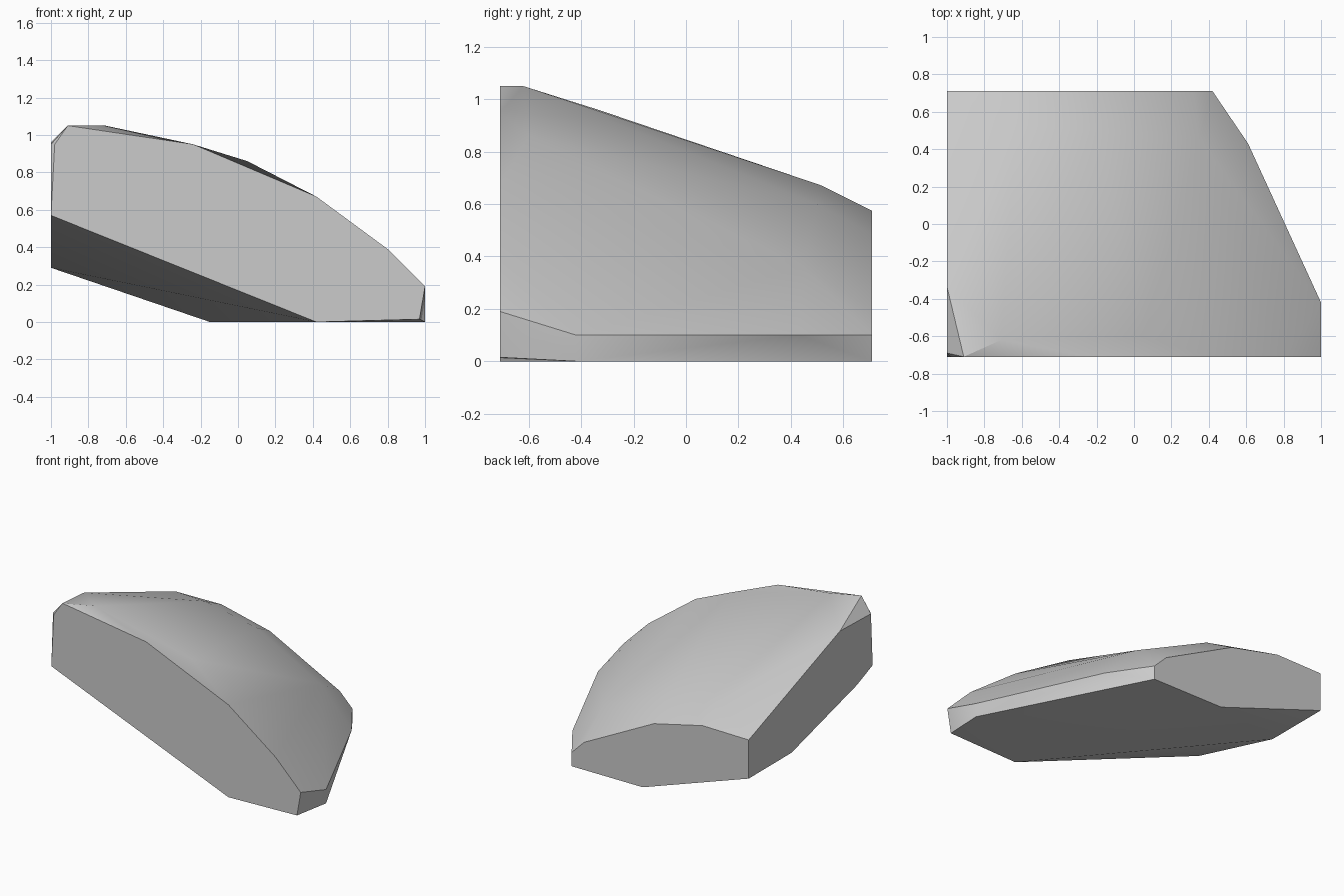
import bpy
import bmesh
import math

default_cube = bpy.data.objects.get("Cube")
if default_cube:
    bpy.data.objects.remove(default_cube, do_unlink=True)

HALF_DEPTH = 0.71


def flat_material(name, colour):
    """One plain material, matching in viewport and render."""
    material = bpy.data.materials.new(name)
    material.use_nodes = True
    material.diffuse_color = colour
    shader = material.node_tree.nodes["Principled BSDF"]
    shader.inputs["Base Color"].default_value = colour
    shader.inputs["Roughness"].default_value = 0.9
    return material


def on_plane(profile, y):
    """Place an (x, z) profile on a plane of constant depth."""
    return [(x, y, z) for x, z in profile]


# Flat front of the boulder
front_profile = [(-1, .57), (-.98, .95), (-.91, 1.05), (-.24, .95), (.42, .67),
                 (.8, .39), (1, .19), (.97, .015), (.42, 0)]

# Smaller flat back
back_profile = [(-1, .29), (-1, .57), (-.63, .575), (-.24, .485),
                (.32, .2), (.42, .1), (.42, 0), (-.15, 0)]

# Upright side and its sloping lower rim
side_points = [(-1, -.335, .96), (-1, -.69, .95), (-1, -.53, .495), (-1, .22, .29)]

# Worn edges of the rounded top
ridge_points = [(-.71, -.62, 1.05), (.05, -.6, .86), (-.63, .52, .67),
                (-.2, .5, .6), (.35, .45, .36)]

# Low end resting on the ground
toe_points = [(1, -.42, .1), (1, -.42, 0), (.61, .43, .1)]

points = (on_plane(front_profile, -HALF_DEPTH) + on_plane(back_profile, HALF_DEPTH)
          + side_points + ridge_points + toe_points)

# Wrap the points in one closed skin
bm = bmesh.new()
for point in points:
    bm.verts.new(point)
hull = bmesh.ops.convex_hull(bm, input=bm.verts)
leftover = {e for e in hull["geom_interior"] + hull["geom_unused"]
            if isinstance(e, bmesh.types.BMVert)}
bmesh.ops.delete(bm, geom=list(leftover), context="VERTS")

# Merge the triangles of each flat cut into a single face
bmesh.ops.dissolve_limit(bm, angle_limit=math.radians(2),
                         verts=bm.verts, edges=bm.edges)
bmesh.ops.recalc_face_normals(bm, faces=bm.faces)

mesh = bpy.data.meshes.new("boulder")
bm.to_mesh(mesh)
bm.free()
mesh.materials.append(flat_material("stone grey", (0.6, 0.6, 0.6, 1)))

boulder = bpy.data.objects.new("boulder", mesh)
bpy.context.collection.objects.link(boulder)

# Soft top, crisp cuts
bpy.context.view_layer.objects.active = boulder
boulder.select_set(True)
bpy.ops.object.shade_smooth_by_angle(angle=math.radians(32))
